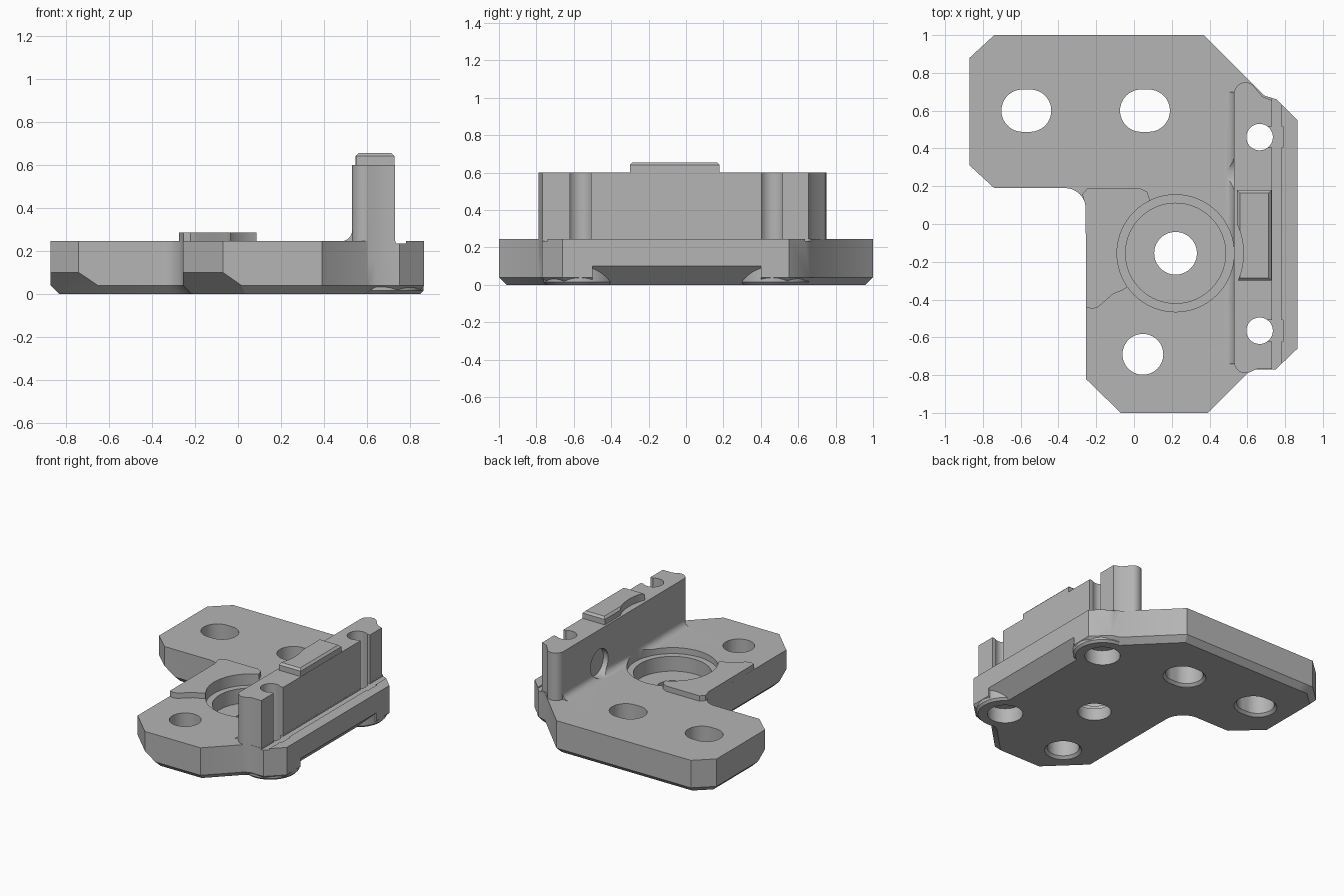
import bpy, bmesh, math
from mathutils import Vector, Matrix

if "Cube" in bpy.data.objects:
    bpy.data.objects.remove(bpy.data.objects["Cube"], do_unlink=True)

grey = bpy.data.materials.new("plain grey")
grey.use_nodes = True
colour = (0.46, 0.46, 0.46, 1)
grey.diffuse_color = colour
grey.node_tree.nodes["Principled BSDF"].inputs["Base Color"].default_value = colour


def arc(cx, cy, r, start=0, end=360, n=64):
    """Points on an arc, angles in degrees."""
    step = (end - start) / n
    count = n if abs(end - start) == 360 else n + 1
    return [(cx + r * math.cos(math.radians(start + i * step)),
             cy + r * math.sin(math.radians(start + i * step))) for i in range(count)]


def stadium(cx, cy, r, half):
    return arc(cx + half, cy, r, -90, 90, 32) + arc(cx - half, cy, r, 90, 270, 32)


def prism(name, pts, z0, z1, bevel_low=0, bevel_high=0, matrix=None):
    """Extrude a flat outline, optionally chamfering its bottom or top rim."""
    bm = bmesh.new()
    face = bm.faces.new([bm.verts.new((x, y, z0)) for x, y in pts])
    ext = bmesh.ops.extrude_face_region(bm, geom=[face])["geom"]
    bmesh.ops.translate(bm, vec=(0, 0, z1 - z0),
                        verts=[v for v in ext if isinstance(v, bmesh.types.BMVert)])
    bmesh.ops.recalc_face_normals(bm, faces=bm.faces)
    for z, width in ((z0, bevel_low), (z1, bevel_high)):
        if width:
            rim = [e for e in bm.edges if all(abs(v.co.z - z) < 1e-5 for v in e.verts)]
            bmesh.ops.bevel(bm, geom=rim, offset=width, segments=1, affect='EDGES')
    if matrix:
        bm.transform(matrix)
    bmesh.ops.recalc_face_normals(bm, faces=bm.faces)
    mesh = bpy.data.meshes.new(name)
    bm.to_mesh(mesh)
    bm.free()
    mesh.materials.append(grey)
    obj = bpy.data.objects.new(name, mesh)
    bpy.context.collection.objects.link(obj)
    return obj


def box(name, x0, x1, y0, y1, z0, z1, **kw):
    return prism(name, [(x0, y0), (x1, y0), (x1, y1), (x0, y1)], z0, z1, **kw)


def combine(target, tool, operation):
    mod = target.modifiers.new("combine", 'BOOLEAN')
    mod.operation, mod.solver, mod.object = operation, 'EXACT', tool
    bpy.context.view_layer.objects.active = target
    bpy.ops.object.modifier_apply(modifier=mod.name)
    bpy.data.objects.remove(tool, do_unlink=True)


def along(axis_x, axis_y, axis_z, origin):
    """Matrix placing a local frame at the origin given."""
    m = Matrix((axis_x, axis_y, axis_z)).transposed().to_4x4()
    m.translation = Vector(origin)
    return m


TOP, WALL_TOP = 0.245, 0.6
BORE = (0.22, -0.155)
POSTS = (-0.565, 0.46)

# Base plate with chamfered underside
outline = ([(-0.87, 0.31), (-0.74, 0.19)] + arc(-0.365, 0.08, 0.11, 90, 0, 10)
           + [(-0.255, -0.82), (-0.07, -1), (0.39, -1), (0.6, -0.79), (0.64, -0.77),
              (0.75, -0.77), (0.865, -0.66), (0.865, 0.55), (0.755, 0.66), (0.69, 0.68),
              (0.37, 1), (-0.74, 1), (-0.87, 0.88)])
bracket = prism("mounting_bracket", outline, 0, TOP, bevel_low=0.04)

# Deep underside chamfers on three corners and along the right edge
for a, b, reach in (((-0.87, 0.31), (-0.74, 0.19), 0.16), ((-0.255, -0.82), (-0.07, -1), 0.16),
                    ((-0.74, 1), (-0.87, 0.88), 0.16), ((0.865, -0.5), (0.865, 0.4), 0)):
    a, b = Vector((*a, 0)), Vector((*b, 0))
    run = (b - a).normalized()
    out = Vector((run.y, -run.x, 0))
    frame = along(out, Vector((0, 0, 1)), run * out.cross(Vector((0, 0, 1))).dot(run), (a + b) / 2)
    half = (b - a).length / 2 + reach
    combine(bracket, prism("chamfer_cutter", [(-0.15, -0.05), (0.05, -0.05), (0.05, 0.15)],
                           -half, half, matrix=frame), 'DIFFERENCE')

# Round feet under the screw posts
for y in POSTS:
    combine(bracket, prism("screw_foot", arc(0.665, y, 0.198), 0, 0.15, bevel_low=0.015), 'UNION')

# Raised pad beside the bore
pad = ([(-0.256, 0.1), (-0.27, 0.14), (-0.273, 0.16), (-0.245, 0.19), (0.03, 0.19), (0.07, 0.17), (0.08, 0.14)]
       + arc(*BORE, 0.305, 116, 215, 24)
       + [(-0.06, -0.35), (-0.11, -0.37), (-0.19, -0.44), (-0.22, -0.45), (-0.254, -0.44)])
combine(bracket, prism("raised_pad", pad, 0.15, 0.285), 'UNION')

# Upright wall with rounded inner corners, root fillet and top tab
wall = (arc(0.59, -0.73, 0.06, 180, 285, 12) + [(0.65, -0.768), (0.73, -0.768), (0.73, 0.655),
        (0.68, 0.675)] + arc(0.59, 0.69, 0.06, 50, 180, 12))
combine(bracket, prism("upright_wall", wall, 0.15, WALL_TOP), 'UNION')

fillet = [(0.56, 0.2), (0.56, 0.295)] + arc(0.48, 0.295, 0.05, 0, -90, 8) + [(0.48, 0.2)]
frame = along(Vector((1, 0, 0)), Vector((0, 0, 1)), Vector((0, -1, 0)), (0, 0, 0))
combine(bracket, prism("wall_root_fillet", fillet, -0.7, 0.74, matrix=frame), 'UNION')

tab = box("top_tab", 0.545, 0.728, -0.3, 0.18, 0.55, 0.655, bevel_high=0.015)
combine(tab, prism("tab_cutter", arc(*BORE, 0.36), WALL_TOP, 0.7), 'DIFFERENCE')
combine(bracket, tab, 'UNION')

# Shallow gutter at the outer foot of the wall
combine(bracket, box("gutter_cutter", 0.731, 0.78, -0.8, 0.7, 0.235, 0.3), 'DIFFERENCE')

# Stepped central bore
for r, floor in ((0.31, 0.2), (0.265, 0.09), (0.113, -0.1)):
    combine(bracket, prism("bore_cutter", arc(*BORE, r), floor, 0.4), 'DIFFERENCE')

# Plate holes with countersunk undersides
for x, y, half in ((-0.57, 0.6, 0.02), (0.058, 0.6, 0.02), (0.047, -0.69, 0)):
    ring = stadium(x, y, 0.112, half) if half else arc(x, y, 0.108)
    rim = stadium(x, y, 0.13, half) if half else arc(x, y, 0.126)
    combine(bracket, prism("hole_cutter", ring, -0.1, 0.5), 'DIFFERENCE')
    combine(bracket, prism("rim_cutter", rim, -0.1, 0.02, bevel_high=0.018), 'DIFFERENCE')

# Screw posts: through holes, open channels and recesses below
for y in POSTS:
    combine(bracket, prism("post_cutter", arc(0.665, y, 0.07), -0.1, 0.8), 'DIFFERENCE')
    combine(bracket, box("channel_cutter", 0.665, 0.79, y - 0.056, y + 0.056, 0.236, 0.8), 'DIFFERENCE')
    combine(bracket, prism("recess_cutter", arc(0.665, y, 0.12), -0.1, 0.11), 'DIFFERENCE')

# Cross holes in the wall with recessed seats on the inner side
frame = along(Vector((0, 1, 0)), Vector((0, 0, 1)), Vector((1, 0, 0)), (0, 0, 0))
for y in (-0.385, 0.265):
    combine(bracket, prism("cross_cutter", arc(y, 0.35, 0.067), 0.3, 0.9, matrix=frame), 'DIFFERENCE')
    combine(bracket, prism("seat_cutter", arc(y, 0.35, 0.104), 0.4, 0.57, matrix=frame), 'DIFFERENCE')

# Smooth shading with crisp edges
bpy.ops.object.select_all(action='DESELECT')
bracket.select_set(True)
bpy.context.view_layer.objects.active = bracket
bpy.ops.object.shade_smooth_by_angle(angle=math.radians(30))
